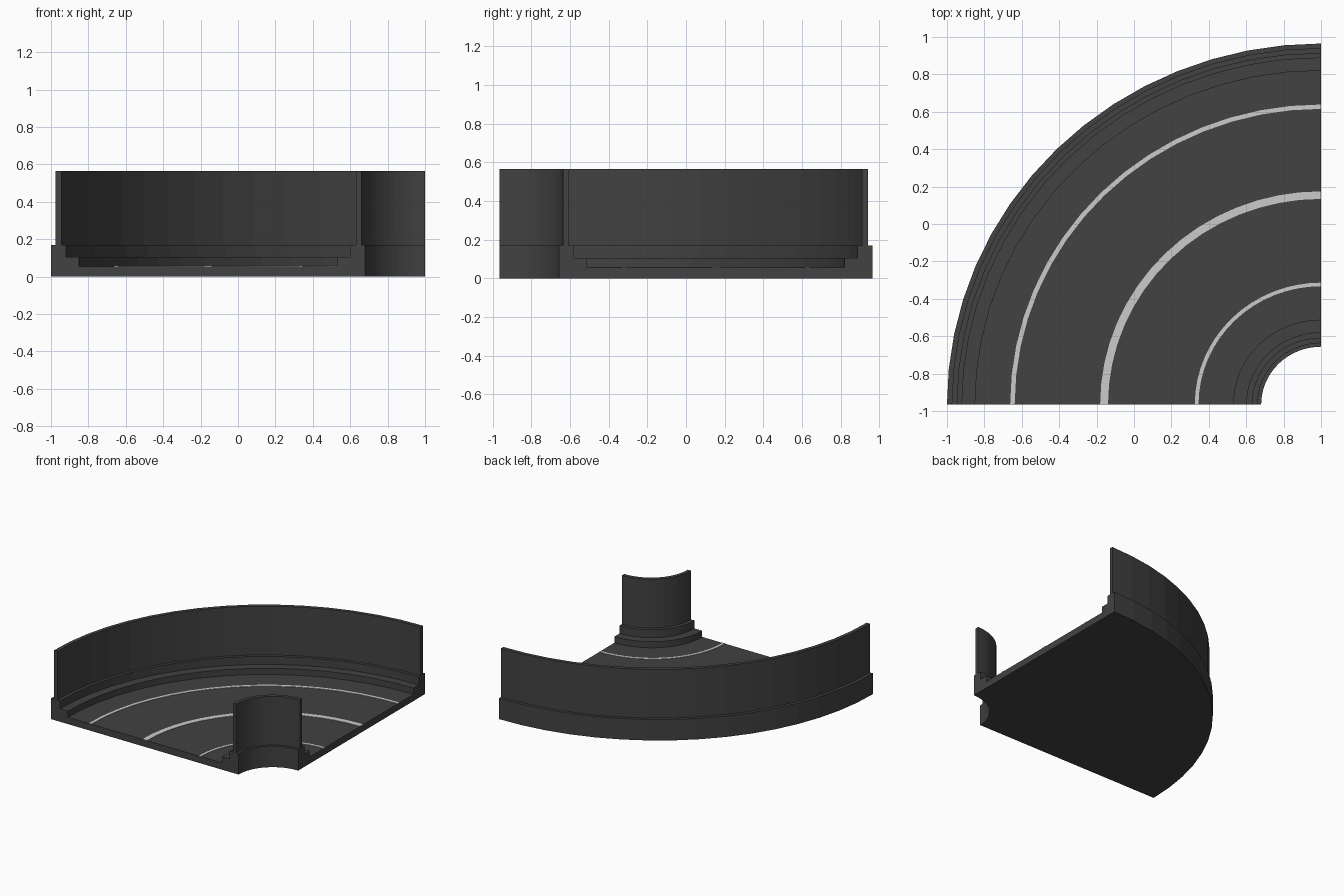
import bpy, bmesh, math

cube = bpy.data.objects.get("Cube")
if cube:
    bpy.data.objects.remove(cube, do_unlink=True)

# Quarter-turn layout: sweep centre at the inner corner, slightly squashed in y
CENTRE_X, CENTRE_Y = 1.0, -0.965
Y_SCALE = 0.965
SEGMENTS = 16

ROAD_Z, STEP_Z, CURB_Z, WALL_Z = 0.055, 0.105, 0.17, 0.565


def make_material(name, value):
    mat = bpy.data.materials.new(name)
    mat.use_nodes = True
    colour = (value, value, value, 1.0)
    mat.diffuse_color = colour
    shader = mat.node_tree.nodes["Principled BSDF"]
    shader.inputs["Base Color"].default_value = colour
    shader.inputs["Roughness"].default_value = 0.8
    return mat


def sweep(name, profile, mat, segments=SEGMENTS):
    """Sweep a closed (radius, height) profile through the quarter turn."""
    bm = bmesh.new()
    rings = []
    for i in range(segments + 1):
        a = math.pi / 2 * i / segments
        rings.append([bm.verts.new((CENTRE_X - r * math.cos(a),
                                    CENTRE_Y + r * math.sin(a) * Y_SCALE, z))
                      for r, z in profile])
    n = len(profile)
    for a, b in zip(rings, rings[1:]):
        for j in range(n):
            k = (j + 1) % n
            bm.faces.new((a[j], a[k], b[k], b[j]))
    bm.faces.new(rings[0])
    bm.faces.new(rings[-1])
    bmesh.ops.recalc_face_normals(bm, faces=bm.faces)
    mesh = bpy.data.meshes.new(name)
    bm.to_mesh(mesh)
    bm.free()
    mesh.materials.append(mat)
    obj = bpy.data.objects.new(name, mesh)
    bpy.context.collection.objects.link(obj)
    return obj


def band(name, r0, r1, z0, z1, mat, segments=SEGMENTS):
    return sweep(name, [(r0, z0), (r1, z0), (r1, z1), (r0, z1)], mat, segments)


asphalt = make_material("dark_grey", 0.054)
paint = make_material("light_grey_paint", 0.6)

# Road bed with stepped curbs on both edges
sweep("road_bed", [
    (0.32, 0), (2.0, 0), (2.0, CURB_Z), (1.92, CURB_Z),
    (1.92, STEP_Z), (1.85, STEP_Z), (1.85, ROAD_Z),
    (0.47, ROAD_Z), (0.47, STEP_Z), (0.40, STEP_Z),
    (0.40, CURB_Z), (0.32, CURB_Z)], asphalt)

# Barrier walls standing on the curbs
band("outer_wall", 1.945, 1.975, CURB_Z, WALL_Z, asphalt)
band("inner_wall", 0.34, 0.37, CURB_Z, WALL_Z, asphalt)

# Painted lane lines as thin plates
for name, radius, width in (("outer_line", 1.65, 0.024),
                            ("centre_line", 1.16, 0.042),
                            ("inner_line", 0.665, 0.02)):
    band(name, radius - width / 2, radius + width / 2,
         ROAD_Z, ROAD_Z + 0.003, paint)
